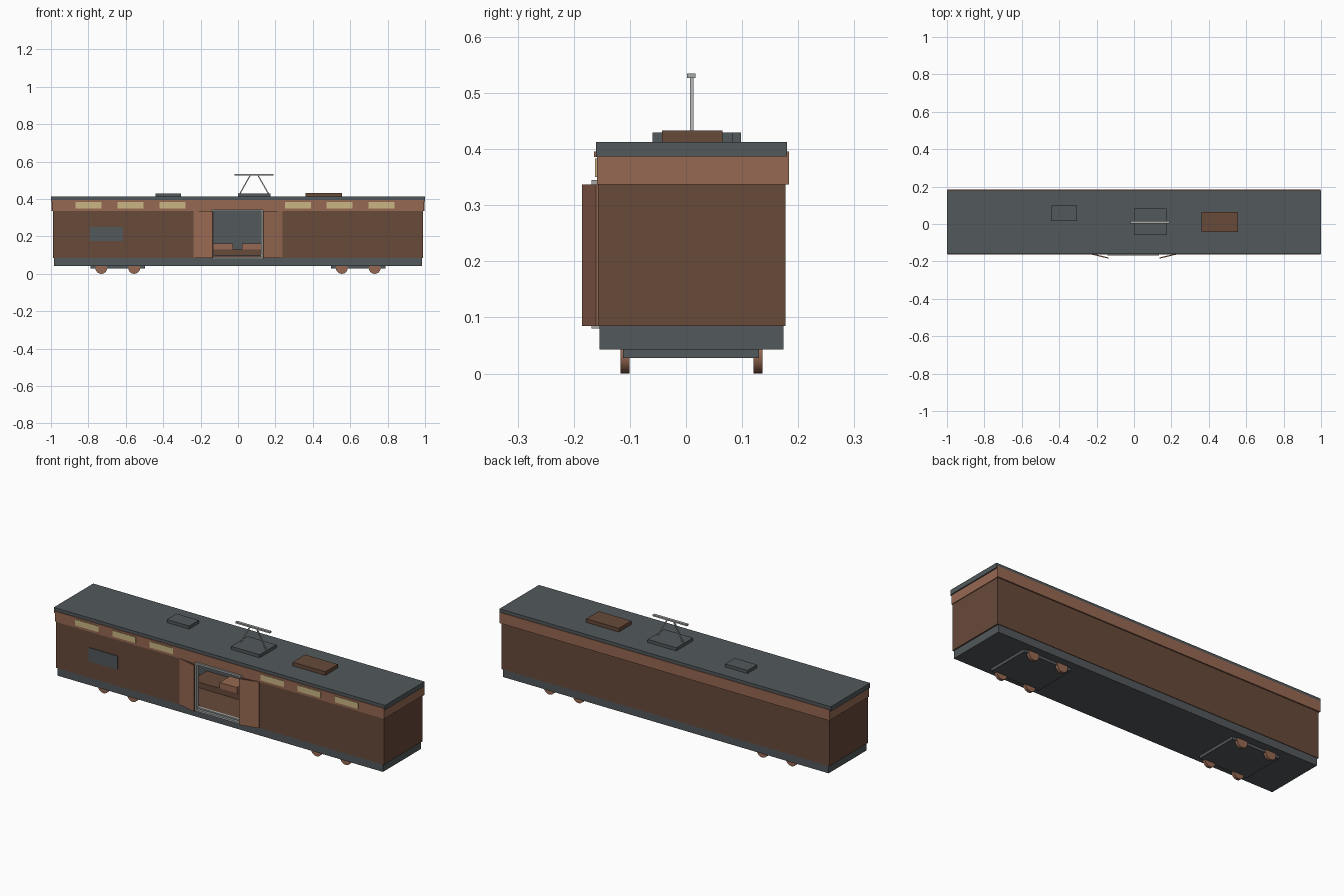
import bpy
import math
from mathutils import Vector

cube = bpy.data.objects.get("Cube")
if cube:
    bpy.data.objects.remove(cube, do_unlink=True)


def material(name, rgb):
    mat = bpy.data.materials.new(name)
    mat.use_nodes = True
    color = (*rgb, 1.0)
    mat.diffuse_color = color
    mat.node_tree.nodes["Principled BSDF"].inputs["Base Color"].default_value = color
    return mat


BROWN = material("dark brown", (0.135, 0.068, 0.042))
COPPER = material("copper brown", (0.31, 0.14, 0.085))
GRAY = material("slate gray", (0.084, 0.098, 0.105))
CREAM = material("cream", (0.6, 0.47, 0.23))
METAL = material("light metal", (0.38, 0.39, 0.39))


def box(name, x, y, z, mat):
    """Box from (low, high) ranges along each axis."""
    bpy.ops.mesh.primitive_cube_add(size=1, location=[sum(r) / 2 for r in (x, y, z)])
    obj = bpy.context.object
    obj.name = name
    obj.scale = [r[1] - r[0] for r in (x, y, z)]
    bpy.ops.object.transform_apply(location=False, rotation=False, scale=True)
    obj.data.materials.append(mat)
    return obj


def beam(name, start, end, width, mat):
    """Square bar between two points."""
    a, b = Vector(start), Vector(end)
    half, length = width / 2, (b - a).length
    obj = box(name, (-half, half), (-half, half), (-length / 2, length / 2), mat)
    obj.location = (a + b) / 2
    obj.rotation_euler = (b - a).to_track_quat("Z", "Y").to_euler()
    return obj


def wheel(name, x, y):
    bpy.ops.mesh.primitive_cylinder_add(vertices=24, radius=0.032, depth=0.016,
                                        location=(x, y, 0.032),
                                        rotation=(math.pi / 2, 0, 0))
    obj = bpy.context.object
    obj.name = name
    obj.data.materials.append(COPPER)
    bpy.ops.object.shade_smooth_by_angle()


# Chassis and roof
box("chassis", (-0.983, 0.983), (-0.154, 0.174), (0.043, 0.085), GRAY)
box("roof", (-1, 1), (-0.16, 0.18), (0.387, 0.413), GRAY)

# Body shell with a doorway in the front wall
WALL_Z = (0.085, 0.34)
box("floor", (-0.98, 0.98), (-0.15, 0.17), (0.085, 0.1), BROWN)
box("back_wall", (-0.99, 0.99), (0.165, 0.177), WALL_Z, BROWN)
box("back_lining", (-0.98, 0.98), (0.16, 0.166), (0.1, 0.387), GRAY)
for side, s in (("left", 1), ("right", -1)):
    box(side + "_front_wall", sorted((s * 0.135, s * 0.99)), (-0.157, -0.145), WALL_Z, BROWN)
    box(side + "_end_wall", sorted((s * 0.978, s * 0.99)), (-0.156, 0.176), WALL_Z, BROWN)
    box(side + "_end_fascia", sorted((s * 0.978, s * 0.994)), (-0.158, 0.178), (0.337, 0.388), COPPER)

# Fascia bands under the roof
box("front_fascia", (-0.994, 0.994), (-0.159, -0.145), (0.337, 0.388), COPPER)
box("front_trim", (-0.996, 0.996), (-0.164, -0.155), (0.386, 0.396), COPPER)
box("back_fascia", (-0.996, 0.996), (0.17, 0.184), (0.337, 0.396), COPPER)

# High windows along the front
for i, x in enumerate((-0.8, -0.575, -0.35, 0.32, 0.543, 0.768)):
    box(f"window_{i + 1}", (x - 0.07, x + 0.07), (-0.162, -0.156), (0.35, 0.383), CREAM)

# Service panel on the front wall
box("service_panel", (-0.79, -0.615), (-0.161, -0.155), (0.175, 0.25), GRAY)

# Door frame
FRAME_Y = (-0.168, -0.15)
for name, x in (("right_frame_post", -0.137), ("left_frame_post", 0.129)):
    box(name, (x - 0.005, x + 0.005), FRAME_Y, (0.08, 0.345), METAL)
box("frame_top", (-0.142, 0.134), FRAME_Y, (0.335, 0.345), METAL)
box("frame_sill", (-0.142, 0.134), FRAME_Y, (0.08, 0.09), METAL)
box("frame_step", (-0.132, 0.124), (-0.164, -0.15), (0.095, 0.102), METAL)

# Open doors, swung out toward the doorway
for side, s in (("left", 1), ("right", -1)):
    door = box(side + "_door", (-0.053, 0.053), (-0.003, 0.003), (-0.126, 0.126), COPPER)
    door.location = (s * 0.187, -0.17, 0.211)
    door.rotation_euler.z = s * math.atan2(0.025, 0.105)

# Bench and cushions inside
box("bench", (-0.3, 0.3), (0.03, 0.16), (0.1, 0.131), BROWN)
for name, x in (("right_cushion", -0.08), ("left_cushion", 0.073)):
    box(name, (x - 0.052, x + 0.052), (0.03, 0.12), (0.131, 0.163), COPPER)

# Bogies and wheels
for side, s in (("left", 1), ("right", -1)):
    c = s * 0.643
    box(side + "_bogie", (c - 0.145, c + 0.145), (-0.112, 0.13), (0.028, 0.045), GRAY)
    for end, dx in (("outer", 0.088), ("inner", -0.088)):
        for row, y in (("front", -0.109), ("back", 0.128)):
            wheel(f"{side}_{end}_{row}_wheel", c + s * dx, y)

# Roof equipment
box("roof_vent", (-0.44, -0.305), (0.015, 0.098), (0.41, 0.43), GRAY)
box("roof_unit", (0.36, 0.557), (-0.043, 0.065), (0.41, 0.433), BROWN)
box("pantograph_base", (0, 0.173), (-0.06, 0.083), (0.41, 0.43), GRAY)

# Pantograph
box("contact_bar", (-0.018, 0.19), (0.002, 0.017), (0.527, 0.535), METAL)
for name, foot, top in (("right_arm", 0.01, 0.067), ("left_arm", 0.163, 0.105)):
    beam("pantograph_" + name, (foot, 0.01, 0.428), (top, 0.01, 0.53), 0.006, METAL)
